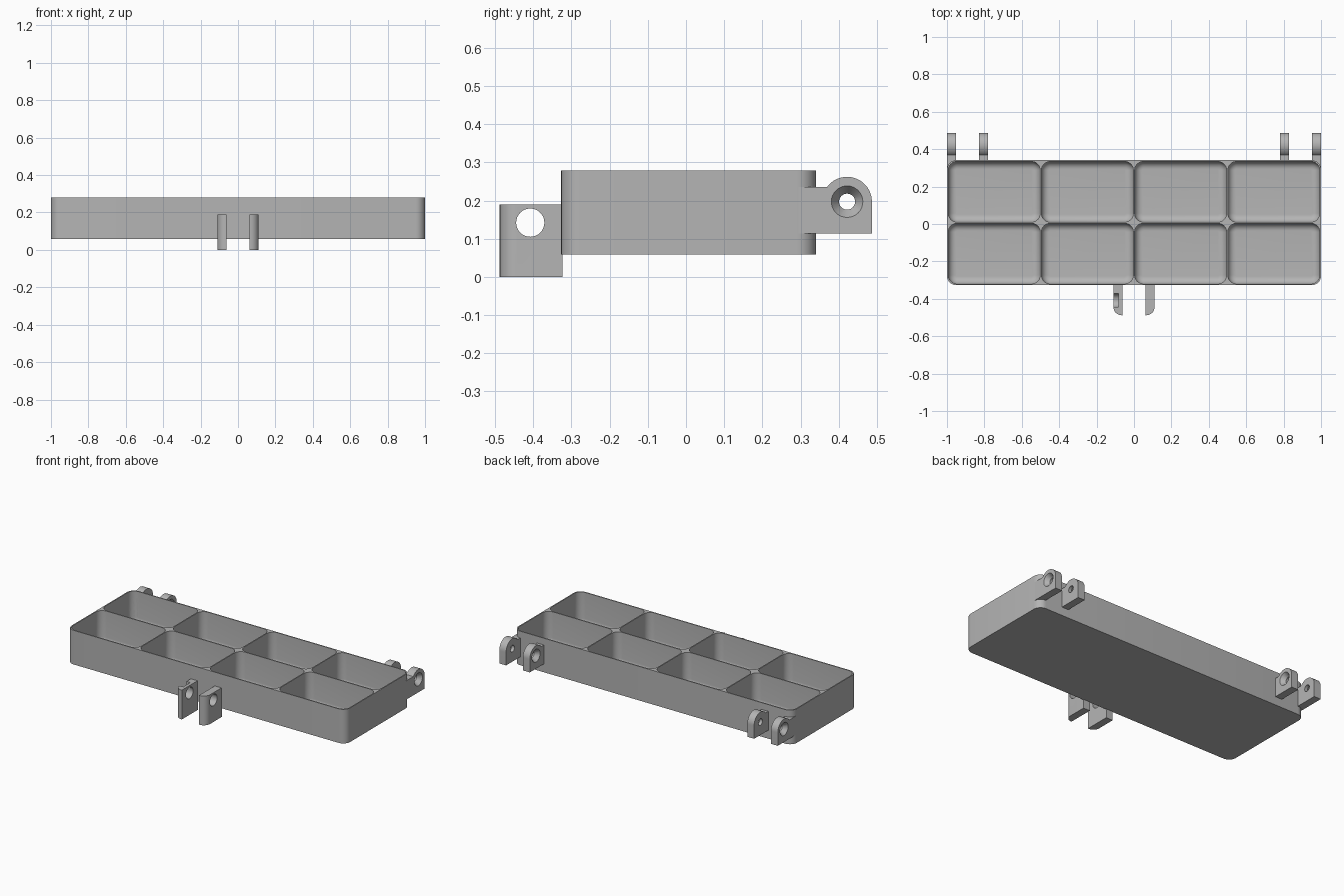
import bpy, bmesh
from math import sin, cos, pi, radians
from mathutils import Matrix

if "Cube" in bpy.data.objects:
    bpy.data.objects.remove(bpy.data.objects["Cube"], do_unlink=True)

grey = bpy.data.materials.new("plain grey")
grey.use_nodes = True
colour = (0.46, 0.46, 0.46, 1)
grey.diffuse_color = colour
grey.node_tree.nodes["Principled BSDF"].inputs["Base Color"].default_value = colour


def finish(name, bm):
    bmesh.ops.recalc_face_normals(bm, faces=bm.faces)
    mesh = bpy.data.meshes.new(name)
    bm.to_mesh(mesh)
    bm.free()
    mesh.materials.append(grey)
    ob = bpy.data.objects.new(name, mesh)
    bpy.context.collection.objects.link(ob)
    return ob


def select(ob):
    bpy.ops.object.select_all(action='DESELECT')
    ob.select_set(True)
    bpy.context.view_layer.objects.active = ob


def cut(ob, cutter):
    select(ob)
    mod = ob.modifiers.new("cut", 'BOOLEAN')
    mod.operation = 'DIFFERENCE'
    mod.solver = 'EXACT'
    mod.object = cutter
    bpy.ops.object.modifier_apply(modifier=mod.name)


def smooth(ob):
    select(ob)
    bpy.ops.object.shade_smooth_by_angle(angle=radians(30))


def rounded_rect(x0, x1, y0, y1, r, steps=8):
    pts = []
    corners = [(x1 - r, y1 - r), (x0 + r, y1 - r), (x0 + r, y0 + r), (x1 - r, y0 + r)]
    for i, (cx, cy) in enumerate(corners):
        for s in range(steps + 1):
            a = (i + s / steps) * pi / 2
            pts.append((cx + r * cos(a), cy + r * sin(a)))
    return pts


def loft(bm, rings):
    """Skin a stack of equal point rings and cap both ends."""
    loops = [[bm.verts.new(p) for p in ring] for ring in rings]
    n = len(loops[0])
    for a, b in zip(loops, loops[1:]):
        for i in range(n):
            bm.faces.new((a[i], a[(i + 1) % n], b[(i + 1) % n], b[i]))
    bm.faces.new(loops[0])
    bm.faces.new(loops[-1])


def prism_x(bm, profile, x0, x1):
    loft(bm, [[(x, y, z) for y, z in profile] for x in (x0, x1)])


def cone_x(bm, x0, x1, y, z, r0, r1):
    """Cone along x, radius r0 at x0 and r1 at x1."""
    m = Matrix.Translation(((x0 + x1) / 2, y, z)) @ Matrix.Rotation(pi / 2, 4, 'Y')
    bmesh.ops.create_cone(bm, cap_ends=True, segments=32, radius1=r0, radius2=r1,
                          depth=x1 - x0, matrix=m)


BACK, FRONT, BOTTOM, TOP = 0.341, -0.327, 0.058, 0.279
WALL, FLOOR, FILLET, CORNER = 0.007, 0.01, 0.04, 0.047

# Tray block
bm = bmesh.new()
outline = rounded_rect(-1, 1, FRONT, BACK, 0.05)
loft(bm, [[(x, y, z) for x, y in outline] for z in (BOTTOM, TOP)])
tray = finish("tray", bm)

# Pocket cutters, with rounded corners and filleted floors
bm = bmesh.new()
wide = (2 - 5 * WALL) / 4
deep = (BACK - FRONT - 3 * WALL) / 2
for col in range(4):
    for row in range(2):
        x = -1 + WALL + col * (wide + WALL)
        y = FRONT + WALL + row * (deep + WALL)
        rings = []
        for s in range(9):
            a = s / 8 * pi / 2
            d = FILLET * (1 - sin(a))
            z = BOTTOM + FLOOR + FILLET * (1 - cos(a))
            rings.append([(px, py, z) for px, py in
                          rounded_rect(x + d, x + wide - d, y + d, y + deep - d, CORNER - d)])
        rings.append([(px, py, TOP + 0.05) for px, py, _ in rings[-1]])
        loft(bm, rings)
pockets = finish("pocket_cutter", bm)
pockets.hide_render = True
cut(tray, pockets)
smooth(tray)

# Hinge ears at the back, countersunk on the sides facing out of each pair
HY, HZ, HR, THICK = 0.422, 0.197, 0.065, 0.049
for side, label in ((-1, "right"), (1, "left")):
    for inner, far, facing in ((0.951, True, 1), (0.781, False, -1)):
        x0, x1 = sorted((side * inner, side * (inner + THICK)))
        start = 0.295 if far else BACK - 0.004
        profile = [(start, 0.113), (HY + HR, 0.113)]
        for s in range(21):
            a = s / 20 * radians(144)
            profile.append((HY + HR * cos(a), HZ + HR * sin(a)))
        profile.append((start, 0.235))
        bm = bmesh.new()
        prism_x(bm, profile, x0, x1)
        ear = finish(label + ("_outer" if far else "_inner") + "_hinge_ear", bm)

        bm = bmesh.new()
        cone_x(bm, x0 - 0.01, x1 + 0.01, HY, HZ, 0.021, 0.021)
        hole = finish("hole_cutter", bm)
        bm = bmesh.new()
        if side * facing > 0:
            cone_x(bm, x1 - 0.03, x1 + 0.001, HY, HZ, 0.02, 0.042)
        else:
            cone_x(bm, x0 - 0.001, x0 + 0.03, HY, HZ, 0.042, 0.02)
        sink = finish("countersink_cutter", bm)
        for cutter in (hole, sink):
            cut(ear, cutter)
            bpy.data.objects.remove(cutter, do_unlink=True)
        if far:
            cut(ear, pockets)
        smooth(ear)
bpy.data.objects.remove(pockets, do_unlink=True)

# Latch lugs at the front, rounded on their outer front edges
LY, LZ, LR, ROUND = -0.408, 0.142, 0.037, 0.044
for side, label in ((-1, "right"), (1, "left")):
    plan = [(0.062, FRONT + 0.004), (0.062, -0.488)]
    for s in range(9):
        a = -pi / 2 + s / 8 * pi / 2
        plan.append((0.11 - ROUND + ROUND * cos(a), -0.488 + ROUND + ROUND * sin(a)))
    plan.append((0.11, FRONT + 0.004))
    bm = bmesh.new()
    loft(bm, [[(side * x, y, z) for x, y in plan] for z in (0, 0.19)])
    lug = finish(label + "_latch_lug", bm)

    bm = bmesh.new()
    cone_x(bm, -0.15, 0.15, LY, LZ, LR, LR)
    cutters = [finish("lug_hole_cutter", bm)]
    if side < 0:
        # Drop-in slot above the hole on one lug
        bm = bmesh.new()
        prism_x(bm, [(LY - LR, LZ), (LY + LR, LZ), (LY + LR, 0.25), (LY - LR, 0.25)],
                -0.15, -0.082)
        cutters.append(finish("slot_cutter", bm))
    for cutter in cutters:
        cut(lug, cutter)
        bpy.data.objects.remove(cutter, do_unlink=True)
    smooth(lug)
